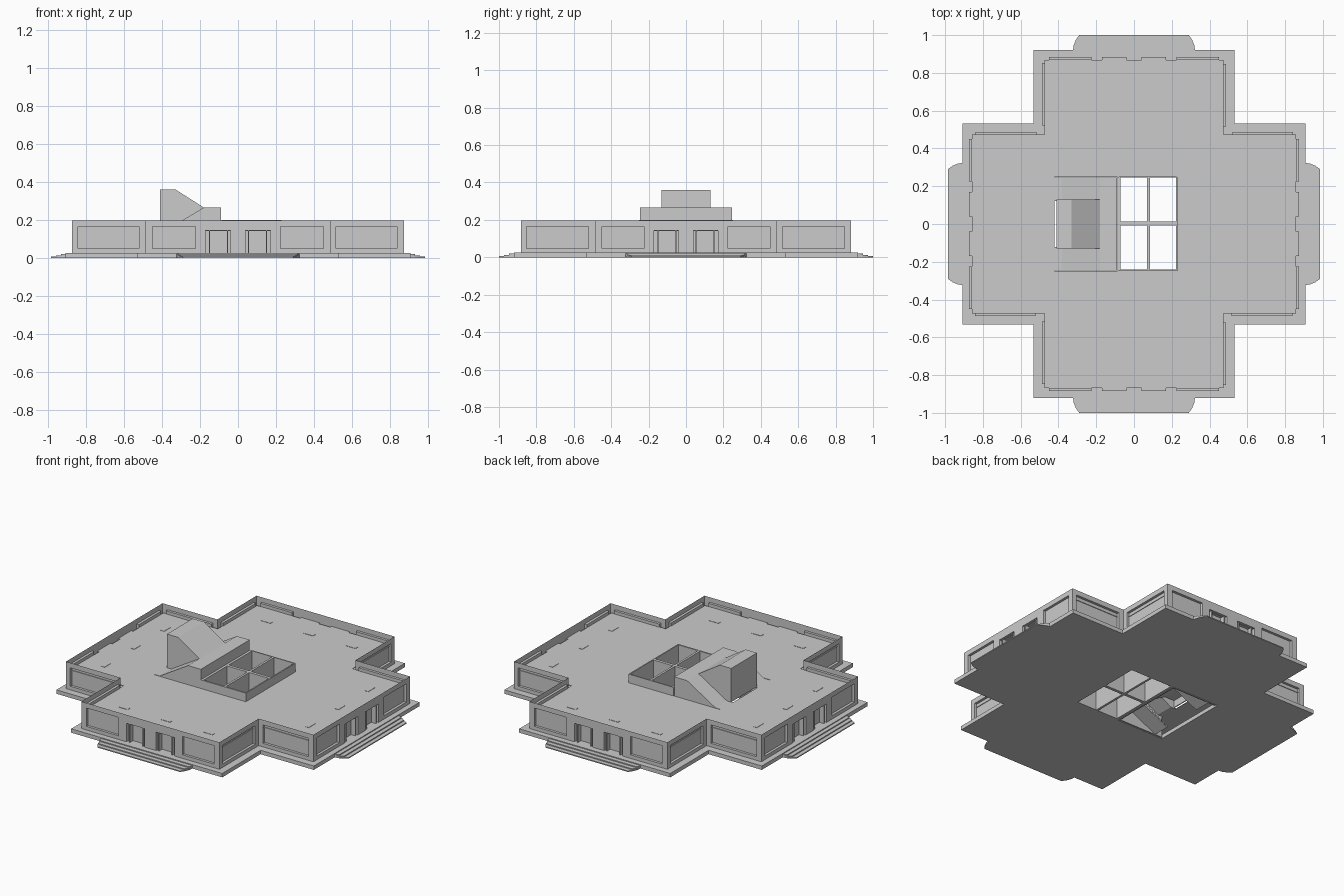
import bpy, bmesh, math
from mathutils import Vector, Matrix

if "Cube" in bpy.data.objects:
    bpy.data.objects.remove(bpy.data.objects["Cube"])

HX0, HX1, HY = -0.42, 0.23, 0.25      # central shaft
ROOF, TOP = 0.145, 0.197


def finish(name, bm, recalc=True):
    bmesh.ops.remove_doubles(bm, verts=bm.verts, dist=1e-5)
    if recalc:
        bmesh.ops.recalc_face_normals(bm, faces=bm.faces)
    me = bpy.data.meshes.new(name)
    bm.to_mesh(me)
    bm.free()
    ob = bpy.data.objects.new(name, me)
    bpy.context.collection.objects.link(ob)
    return ob


def add_prism(bm, pts, vec):
    f = bm.faces.new([bm.verts.new(p) for p in pts])
    r = bmesh.ops.extrude_face_region(bm, geom=[f])
    vs = [g for g in r['geom'] if isinstance(g, bmesh.types.BMVert)]
    bmesh.ops.translate(bm, verts=vs, vec=vec)


def add_box(bm, x0, x1, y0, y1, z0, z1):
    add_prism(bm, [(x0, y0, z0), (x1, y0, z0), (x1, y1, z0), (x0, y1, z0)], (0, 0, z1 - z0))


def add_side(bm, prof, y0, y1):
    add_prism(bm, [(x, y0, z) for x, z in prof], (0, y1 - y0, 0))


def cross_slab(name, ax, ay, b, z0, z1):
    """Cross shaped slab with the shaft opening cut out."""
    xs = [-ax, -b, HX0, HX1, b, ax]
    ys = [-ay, -b, -HY, HY, b, ay]
    bm = bmesh.new()
    for i in range(5):
        for j in range(5):
            if (i in (0, 4) and j in (0, 4)) or (i == 2 and j == 2):
                continue
            bm.faces.new([bm.verts.new(p) for p in (
                (xs[i], ys[j], z0), (xs[i + 1], ys[j], z0),
                (xs[i + 1], ys[j + 1], z0), (xs[i], ys[j + 1], z0))])
    bmesh.ops.remove_doubles(bm, verts=bm.verts, dist=1e-5)
    r = bmesh.ops.extrude_face_region(bm, geom=list(bm.faces))
    vs = [g for g in r['geom'] if isinstance(g, bmesh.types.BMVert)]
    bmesh.ops.translate(bm, verts=vs, vec=(0, 0, z1 - z0))
    return finish(name, bm)


# plinth and sunken roof deck
cross_slab("plinth", 0.908, 0.92, 0.533, 0.0, 0.025)
cross_slab("roof_deck", 0.857, 0.867, 0.475, ROOF - 0.004, ROOF)


# entrance steps on four sides, with bowed ends
bm = bmesh.new()
for k in range(4):
    edge, reach = (0.908, 0.984) if k % 2 == 0 else (0.92, 1.0)
    rot = Matrix.Rotation(k * math.pi / 2, 3, 'Z')
    for s in range(3):
        out = edge + (reach - edge) * (1 - s / 3)
        ramp = [(edge + (out - edge) * t, 0.323 - 0.033 * ((out - edge) / 0.08) * t * t)
                for t in (0, 0.33, 0.67, 1)]
        pts = [(d, w) for d, w in ramp] + [(d, -w) for d, w in reversed(ramp)]
        add_prism(bm, [rot @ Vector((d, w, s * 0.0065)) for d, w in pts], (0, 0, 0.0065))
finish("entrance_steps", bm)


# outer wall skin with recessed windows and doors
def wall(bm, p, q, openings):
    p, q = Vector((*p, 0)), Vector((*q, 0))
    d = (q - p).normalized()
    n = Vector((d.y, -d.x, 0))
    length = (q - p).length

    def quad(*uvw):
        bm.faces.new([bm.verts.new(p + d * u - n * w + Vector((0, 0, v))) for u, v, w in uvw])
    us = sorted({0, length, *[o[0] for o in openings], *[o[1] for o in openings]})
    vs = sorted({0.025, TOP, *[o[2] for o in openings], *[o[3] for o in openings]})
    for a, b in zip(us, us[1:]):
        for c, e in zip(vs, vs[1:]):
            mu, mv = (a + b) / 2, (c + e) / 2
            if not any(o[0] < mu < o[1] and o[2] < mv < o[3] for o in openings):
                quad((a, c, 0), (b, c, 0), (b, e, 0), (a, e, 0))
    for a, b, c, e, w in openings:
        quad((a, c, w), (b, c, w), (b, e, w), (a, e, w))
        ring = [(a, c), (b, c), (b, e), (a, e)]
        for (u0, v0), (u1, v1) in zip(ring, ring[1:] + ring[:1]):
            quad((u0, v0, 0), (u1, v1, 0), (u1, v1, w), (u0, v0, w))


bm = bmesh.new()
B = 0.487
for k in range(4):
    D = 0.873 if k % 2 == 0 else 0.883
    c, s = round(math.cos(k * math.pi / 2)), round(math.sin(k * math.pi / 2))
    P = lambda u, v: (c * u - s * v, s * u + c * v)
    half = []
    for lo, hi, v0, v1, w in ((0.225, 0.45, 0.048, 0.165, 0.016), (0.04, 0.17, 0.025, 0.143, 0.035)):
        half += [(B + lo, B + hi, v0, v1, w), (B - hi, B - lo, v0, v1, w)]
    wall(bm, P(D, -B), P(D, B), half)
    win = [(0.03, D - B - 0.035, 0.048, 0.165, 0.016)]
    wall(bm, P(D, B), P(B, B), win)
    wall(bm, P(B, -B), P(D, -B), win)
finish("outer_walls", bm, recalc=False)


# door leaf posts standing inside each doorway
bm = bmesh.new()
for k in range(4):
    D = 0.873 if k % 2 == 0 else 0.883
    before = len(bm.verts)
    for y in (-0.15, -0.055, 0.055, 0.15):
        add_box(bm, D - 0.034, D - 0.004, y - 0.003, y + 0.003, 0.025, 0.141)
    bm.verts.ensure_lookup_table()
    bmesh.ops.rotate(bm, verts=bm.verts[before:], cent=(0, 0, 0),
                     matrix=Matrix.Rotation(k * math.pi / 2, 3, 'Z'))
finish("door_jambs", bm)


# flat light panels on the roof deck
bm = bmesh.new()
for k in range(4):
    c, s = round(math.cos(k * math.pi / 2)), round(math.sin(k * math.pi / 2))
    for v in (-0.3, 0, 0.3):
        x, y = c * 0.72 - s * v, s * 0.72 + c * v
        hx, hy = (0.012, 0.033) if k % 2 == 0 else (0.033, 0.012)
        add_box(bm, x - hx, x + hx, y - hy, y + hy, ROOF - 0.001, ROOF + 0.002)
finish("light_panels", bm)


# four open cells in the shaft
bm = bmesh.new()
for x0, x1 in ((-0.088, -0.072), (0.07, 0.084), (0.222, 0.23)):
    add_box(bm, x0, x1, -HY, HY, 0.0, 0.2)
for y0, y1 in ((-0.25, -0.24), (-0.007, 0.012), (0.245, 0.252)):
    add_box(bm, -0.08, 0.226, y0, y1, 0.0, 0.2)
finish("cell_walls", bm)


# stair house: side walls, end walls and folded roof
bm = bmesh.new()
outer = [(-0.41, 0), (-0.09, 0), (-0.09, 0.265), (-0.18, 0.265), (-0.38, ROOF), (-0.41, ROOF)]
inner = [(-0.41, ROOF), (-0.38, ROOF), (-0.18, 0.265), (-0.33, 0.36), (-0.41, 0.36)]
for y in (-0.242, 0.242):
    add_side(bm, outer, y - 0.004, y + 0.004)
for y in (-0.126, 0.126):
    add_side(bm, inner, y - 0.004, y + 0.004)
add_box(bm, -0.098, -0.09, -0.245, 0.245, 0, 0.265)
add_box(bm, -0.41, -0.404, -0.13, 0.13, ROOF, 0.36)
finish("stair_house_walls", bm)

bm = bmesh.new()


def cover(line, y0, y1):
    add_side(bm, line + [(x, z - 0.006) for x, z in reversed(line)], y0, y1)


cover([(-0.18, 0.265), (-0.09, 0.265)], -0.246, 0.246)
cover([(-0.41, 0.36), (-0.33, 0.36), (-0.18, 0.265)], -0.13, 0.13)
for m in (-1, 1):
    cover([(-0.42, ROOF), (-0.38, ROOF), (-0.18, 0.265)], *sorted((m * 0.122, m * 0.246)))
finish("stair_house_roof", bm)


# stairs: two side flights to a landing, one centre flight back
def flight(name, x0, x1, z0, z1, y0, y1, n=8):
    dx, dz = (x1 - x0) / n, (z1 - z0) / n
    prof = [(x0, z0)]
    for i in range(n):
        prof += [(x0 + i * dx, z0 + (i + 1) * dz), (x0 + (i + 1) * dx, z0 + (i + 1) * dz)]
    prof += [(x1, z1 - dz)]
    bm = bmesh.new()
    add_side(bm, prof, y0, y1)
    finish(name, bm)


flight("side_stair_left", -0.36, -0.18, 0, 0.1, -0.238, -0.13)
flight("side_stair_right", -0.36, -0.18, 0, 0.1, 0.13, 0.238)
flight("centre_stair", -0.18, -0.33, 0.1, 0.2, -0.12, 0.12)
bm = bmesh.new()
add_box(bm, -0.18, -0.098, -0.238, 0.238, 0.09, 0.1)
add_box(bm, -0.404, -0.33, -0.122, 0.122, 0.19, 0.2)
finish("stair_landings", bm)
